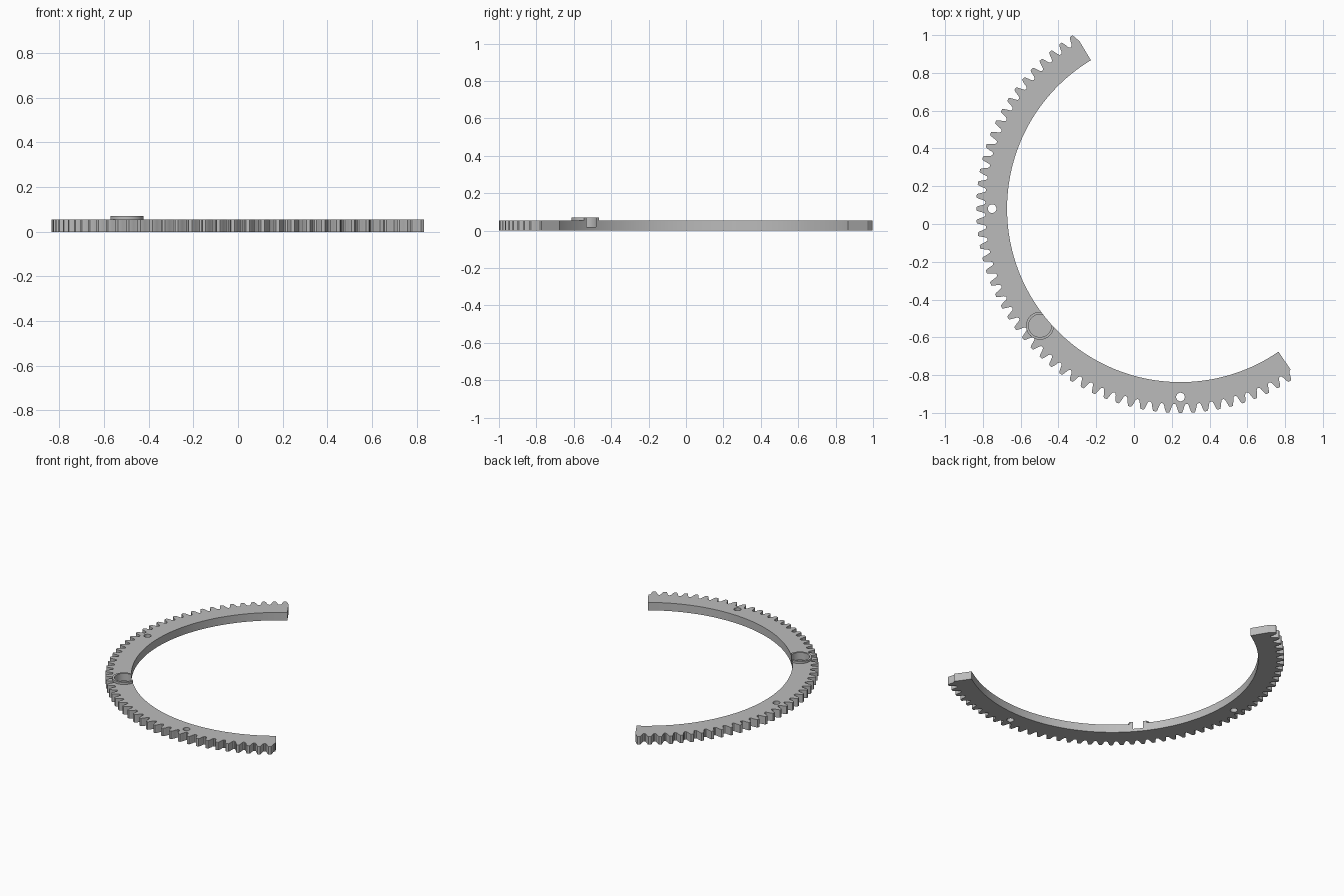
import bpy
import bmesh
from math import radians, cos, sin

old = bpy.data.objects.get("Cube")
if old:
    bpy.data.objects.remove(old, do_unlink=True)

# Main dimensions
CX, CY = 0.246, 0.081
INNER, ROOT, PITCH, TIP = 0.918, 1.033, 1.06, 1.081
HEIGHT, RIM_TOP, POCKET_FLOOR = 0.055, 0.07, 0.02
START, END = 121.1, 304.4
STEP = 360 / 100
# Half of one tooth: angle from its middle, radius
FLANK = [(0.42, TIP), (0.62, 1.075), (0.9, PITCH), (1.15, 1.044), (1.4, 1.036), (1.8, ROOT)]

grey = bpy.data.materials.new("grey")
grey.use_nodes = True
grey.diffuse_color = (0.5, 0.5, 0.5, 1)
grey.node_tree.nodes["Principled BSDF"].inputs["Base Color"].default_value = (0.5, 0.5, 0.5, 1)


def make_object(name, bm):
    bmesh.ops.recalc_face_normals(bm, faces=bm.faces[:])
    mesh = bpy.data.meshes.new(name)
    bm.to_mesh(mesh)
    bm.free()
    mesh.materials.append(grey)
    obj = bpy.data.objects.new(name, mesh)
    bpy.context.collection.objects.link(obj)
    return obj


def cylinder(name, radius, angle, dist, z0, z1, segments=64):
    """Upright cylinder placed by polar position about the ring centre."""
    bm = bmesh.new()
    bmesh.ops.create_cone(bm, cap_ends=True, segments=segments, radius1=radius,
                          radius2=radius, depth=z1 - z0)
    a = radians(angle)
    bmesh.ops.translate(bm, verts=bm.verts[:],
                        vec=(CX + dist * cos(a), CY + dist * sin(a), (z0 + z1) / 2))
    return make_object(name, bm)


def cut(obj, cutters):
    bpy.context.view_layer.objects.active = obj
    for cutter in cutters:
        cutter.hide_render = True
        mod = obj.modifiers.new("cut", 'BOOLEAN')
        mod.operation = 'DIFFERENCE'
        mod.solver = 'EXACT'
        mod.object = cutter
        bpy.ops.object.modifier_apply(modifier=mod.name)


def tooth_radius(angle):
    """Outer radius at an angle, following the tooth flank."""
    off = abs((angle + STEP / 2) % STEP - STEP / 2)
    if off <= FLANK[0][0]:
        return TIP
    for (a0, r0), (a1, r1) in zip(FLANK, FLANK[1:]):
        if off <= a1:
            return r0 + (r1 - r0) * (off - a0) / (a1 - a0)
    return ROOT


# Toothed ring sector, swept as a strip of box sections
angles = {START, END}
for i in range(int(START / STEP) - 1, int(END / STEP) + 2):
    for off, _ in FLANK:
        angles.update(a for a in (i * STEP - off, i * STEP + off) if START < a < END)
angles = sorted(angles)
angles = [a for i, a in enumerate(angles) if i == 0 or a - angles[i - 1] > 0.01]

bm = bmesh.new()
previous = None
for a in angles:
    c, s = cos(radians(a)), sin(radians(a))
    outer = tooth_radius(a)
    section = [bm.verts.new((CX + r * c, CY + r * s, z)) for r, z in
               ((INNER, 0), (outer, 0), (outer, HEIGHT), (INNER, HEIGHT))]
    if previous:
        for k in range(4):
            n = (k + 1) % 4
            bm.faces.new((previous[k], previous[n], section[n], section[k]))
    else:
        bm.faces.new(section)
    previous = section
bm.faces.new(previous)
gear = make_object("toothed_ring_sector", bm)

# Raised collar around the pocket, trimmed flush with the inner wall
PIN_ANGLE, PIN_DIST = 219.8, 0.968
collar = cylinder("pocket_collar", 0.074, PIN_ANGLE, PIN_DIST, HEIGHT, RIM_TOP)

# Cutters: pocket, bore and the two through holes
pocket = cylinder("pocket_cutter", 0.06, PIN_ANGLE, PIN_DIST, POCKET_FLOOR, 0.2)
bore = cylinder("bore_cutter", INNER, 0, 0, -0.1, 0.2, segments=256)
holes = [cylinder("hole_cutter", 0.023, a, 0.997, -0.1, 0.2, segments=32) for a in (180, 270)]

cut(gear, [pocket] + holes)
cut(collar, [pocket, bore])
for helper in [pocket, bore] + holes:
    bpy.data.objects.remove(helper, do_unlink=True)

# Smooth curved walls, keep edges sharp
for obj in (gear, collar):
    bpy.ops.object.select_all(action='DESELECT')
    obj.select_set(True)
    bpy.context.view_layer.objects.active = obj
    bpy.ops.object.shade_smooth_by_angle(angle=radians(20))
